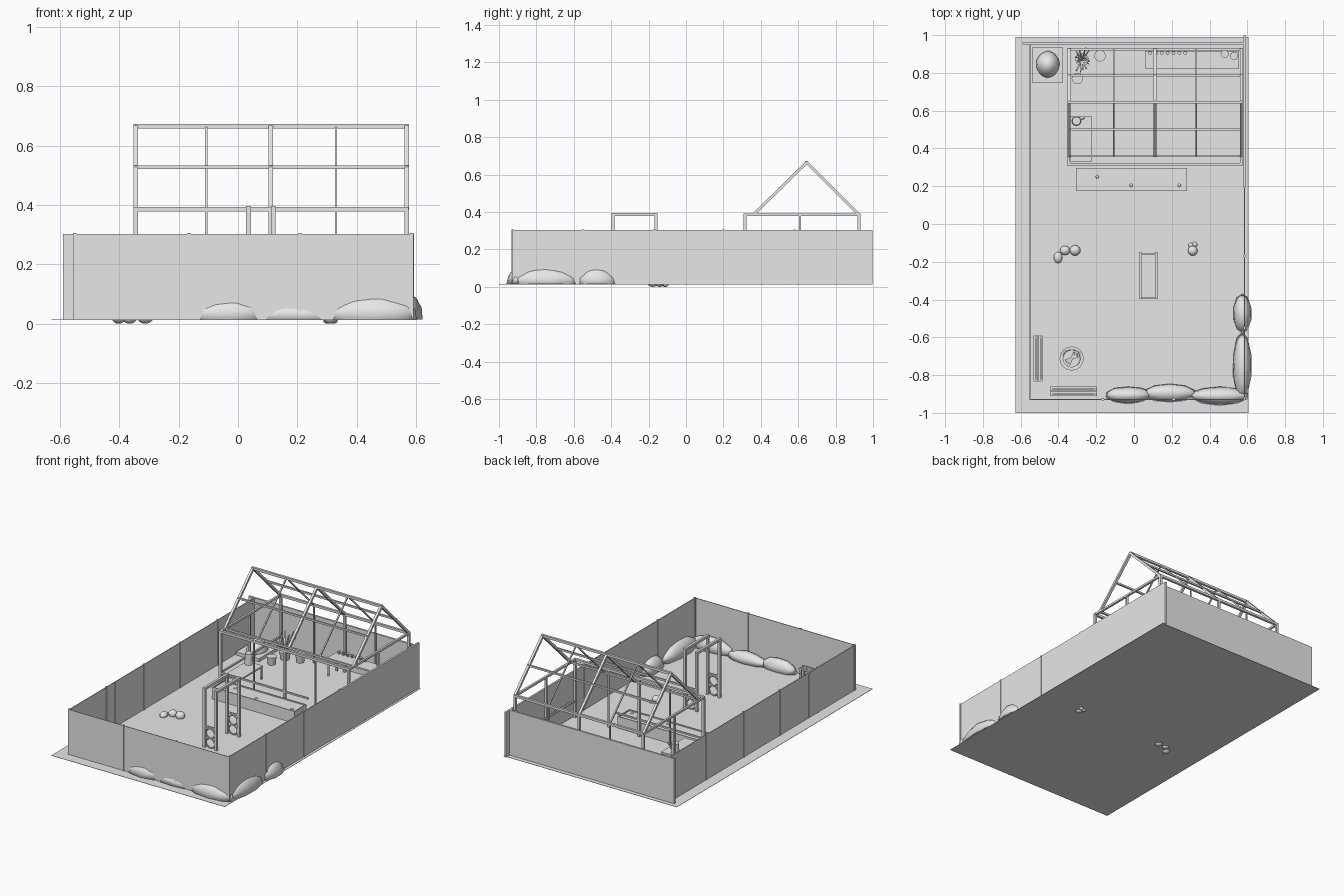
import bpy, math, random
from mathutils import Vector

random.seed(4)
if "Cube" in bpy.data.objects:
    bpy.data.objects.remove(bpy.data.objects["Cube"])

grey = bpy.data.materials.new("plain_grey")
grey.use_nodes = True
grey.diffuse_color = (0.8, 0.8, 0.8, 1)
grey.node_tree.nodes["Principled BSDF"].inputs["Base Color"].default_value = (0.8, 0.8, 0.8, 1)
G = 0.014  # ground level


def finish(name, smooth=False):
    ob = bpy.context.object
    ob.name = name
    ob.data.materials.clear()
    ob.data.materials.append(grey)
    if smooth:
        bpy.ops.object.shade_smooth_by_angle()
    return ob


def box(name, x0, x1, y0, y1, z0, z1):
    bpy.ops.mesh.primitive_cube_add(size=1, location=((x0 + x1) / 2, (y0 + y1) / 2, (z0 + z1) / 2))
    bpy.context.object.scale = (x1 - x0, y1 - y0, z1 - z0)
    return finish(name)


def post(name, x, y, z0, z1, w=0.012):
    return box(name, x - w / 2, x + w / 2, y - w / 2, y + w / 2, z0, z1)


def bar(name, a, b, w=0.012):
    # square bar between two points
    a, b = Vector(a), Vector(b)
    d = b - a
    bpy.ops.mesh.primitive_cube_add(size=1, location=(a + b) / 2)
    ob = bpy.context.object
    ob.scale = (w, w, d.length)
    ob.rotation_euler = d.to_track_quat('Z', 'Y').to_euler()
    return finish(name)


def tube(name, x, y, z0, z1, r0, r1, sides=16):
    bpy.ops.mesh.primitive_cone_add(vertices=sides, radius1=r0, radius2=r1, depth=z1 - z0,
                                    location=(x, y, (z0 + z1) / 2))
    return finish(name, True)


def ball(name, x, y, z, rx, ry, rz, seg=12):
    bpy.ops.mesh.primitive_uv_sphere_add(segments=seg, ring_count=8, location=(x, y, z))
    bpy.context.object.scale = (rx, ry, rz)
    return finish(name, True)


def bush(name, x, y, rx, ry, h):
    # faceted dome, flattened where it meets the ground
    bpy.ops.mesh.primitive_ico_sphere_add(subdivisions=2, location=(x, y, G))
    ob = bpy.context.object
    ob.scale = (rx, ry, h)
    for v in ob.data.vertices:
        v.co.z = max(v.co.z, 0)
        v.co *= random.uniform(0.95, 1.03)
    bpy.ops.object.shade_smooth()
    return finish(name)


# ground sheet and boundary fence
box("ground", -0.628, 0.605, -1.0, 0.99, G - 0.002, G)
TOP = 0.303
box("fence_front", -0.552, 0.588, -0.931, -0.926, G, TOP)
box("fence_right_side", -0.553, -0.548, -0.93, 0.955, G, TOP)
box("fence_left_side", 0.582, 0.588, -0.93, 0.2, G, TOP)
box("wall_left_side", 0.58, 0.592, 0.2, 0.998, G - 0.002, TOP)
box("wall_back", -0.59, 0.59, 0.95, 0.962, G, TOP)
for y in (-0.925, -0.55, -0.17, 0.2, 0.58):
    post("fence_post", -0.55, y, G, TOP + 0.003)
    if y < 0.5:
        post("fence_post", 0.585, y, G, TOP + 0.003)
for y in (-0.46, -0.25):
    post("gate_post", -0.55, y, G, TOP, 0.009)
for x in (-0.165, 0.21):
    post("fence_post", x, -0.928, G, TOP + 0.003)

# shrubs around the corner
for x, y, rx, ry, h in ((-0.03, -0.905, 0.125, 0.046, 0.072), (0.19, -0.895, 0.145, 0.05, 0.06),
                        (0.455, -0.91, 0.162, 0.05, 0.082), (0.573, -0.75, 0.05, 0.178, 0.086),
                        (0.573, -0.475, 0.05, 0.105, 0.086)):
    bush("shrub", x, y, rx, ry, h)

# greenhouse frame
X0, X1, Y0, Y1 = -0.345, 0.568, 0.315, 0.925
EAVE, RIDGE, YF, YR = 0.385, 0.665, 0.36, 0.645
columns = (X0, -0.107, 0.111, 0.33, X1)
for i, x in enumerate(columns):
    w = 0.008 if i % 2 else 0.015
    post("greenhouse_front_post", x, Y0, G, EAVE, w)
    post("greenhouse_back_post", x, Y1, G, EAVE, w)
    bar("front_rafter", (x, YF, EAVE), (x, YR, RIDGE), w)
    bar("back_rafter", (x, Y1, EAVE), (x, YR, RIDGE), w)
for y, z, w in ((Y0, EAVE, 0.015), (YF, EAVE, 0.012), (0.5, 0.527, 0.011), (YR, RIDGE, 0.015),
                (0.787, 0.527, 0.011), (Y1, EAVE, 0.015)):
    bar("greenhouse_rail", (X0 - 0.007, y, z), (X1 + 0.007, y, z), w)
bar("greenhouse_low_rail", (X0, Y0, 0.12), (0.28, Y0, 0.12), 0.01)
for x in (X0, X1):
    bar("greenhouse_side_rail", (x, Y0, EAVE), (x, Y1, EAVE), 0.013)
    bar("greenhouse_side_low_rail", (x, Y0, 0.12), (x, Y1, 0.12), 0.01)
    post("greenhouse_side_post", x, 0.61, G, EAVE, 0.012)


def table(name, x0, x1, y0, y1, z):
    box(name + "_top", x0, x1, y0, y1, z - 0.01, z)
    for x in (x0 + 0.006, x1 - 0.006):
        for y in (y0 + 0.006, y1 - 0.006):
            post(name + "_leg", x, y, G, z - 0.01, 0.009)


# greenhouse contents
table("back_table", 0.06, 0.555, 0.82, 0.915, 0.13)
table("side_table", -0.335, -0.222, 0.33, 0.57, 0.1)
for i in range(7):
    tube("seedling_pot", 0.085 + i * 0.031, 0.905, 0.13, 0.15, 0.007, 0.01, 8)
for x, y in ((0.48, 0.9), (0.53, 0.89)):
    tube("table_pot", x, y, 0.13, 0.165, 0.016, 0.021)
tube("watering_can", -0.305, 0.545, 0.1, 0.17, 0.025, 0.022)
bar("watering_can_spout", (-0.285, 0.55, 0.12), (-0.262, 0.56, 0.17), 0.007)
for x, y, r in ((-0.18, 0.89, 0.03), (-0.3, 0.77, 0.03), (-0.275, 0.87, 0.035)):
    tube("floor_pot", x, y, G, G + 0.05, r * 0.75, r)
for i in range(16):
    a = i * 2.4
    r = 0.025 + 0.04 * (i % 4) / 3
    bar("plant_leaf", (-0.275, 0.87, 0.06),
        (-0.275 + r * math.cos(a), 0.87 + r * math.sin(a), random.uniform(0.11, 0.18)), 0.007)

# compost heap in its low frame
box("compost_frame", -0.54, -0.375, 0.75, 0.935, G, 0.035)
bush("compost_heap", -0.456, 0.845, 0.066, 0.075, 0.1)

# raised bed: four boards, soil and sprouts
BX0, BX1, BY0, BY1 = -0.307, 0.28, 0.175, 0.296
for y in (BY0, BY1 - 0.006):
    box("bed_long_board", BX0, BX1, y, y + 0.006, G, 0.09)
for x in (BX0, BX1 - 0.006):
    box("bed_end_board", x, x + 0.006, BY0, BY1, G, 0.09)
box("bed_soil", BX0, BX1, BY0, BY1, G, 0.083)
for x, y in ((-0.195, 0.25), (-0.015, 0.205), (0.24, 0.205)):
    ball("sprout", x, y, 0.084, 0.009, 0.009, 0.006, 8)

# garden arch with ring ornaments
for x in (0.035, 0.119):
    bar("arch_top_beam", (x, -0.398, 0.388), (x, -0.152, 0.388), 0.016)
    for y in (-0.39, -0.16):
        post("arch_post", x, y, G, 0.388, 0.016)
for y in (-0.39, -0.16):
    bar("arch_cross_bar", (0.035, y, 0.15), (0.119, y, 0.15), 0.009)
    for z in (0.048, 0.11):
        bpy.ops.mesh.primitive_torus_add(major_radius=0.03, minor_radius=0.005, major_segments=20,
                                         minor_segments=6, location=(0.077, y, z),
                                         rotation=(math.pi / 2, 0, 0))
        finish("arch_ring", True)

# stones that sink slightly into the ground
for x, y, rx, ry in ((-0.402, -0.178, 0.023, 0.03), (-0.365, -0.14, 0.027, 0.025),
                     (-0.312, -0.14, 0.029, 0.028), (0.311, -0.142, 0.026, 0.026),
                     (0.301, -0.113, 0.014, 0.014), (0.322, -0.108, 0.014, 0.014)):
    ball("stone", x, y, 0.9 * rx, rx, ry, 0.9 * rx)


# slatted benches
def bench(x0, x1, y0, y1, along_x):
    for i in range(4):
        a, b = i / 4, (i + 0.75) / 4
        if along_x:
            box("bench_slat", x0, x1, y0 + (y1 - y0) * a, y0 + (y1 - y0) * b, 0.075, 0.084)
        else:
            box("bench_slat", x0 + (x1 - x0) * a, x0 + (x1 - x0) * b, y0, y1, 0.075, 0.084)
    for x in (x0 + 0.008, x1 - 0.011):
        for y in (y0 + 0.008, y1 - 0.011):
            post("bench_leg", x, y, G, 0.078, 0.01)


bench(-0.532, -0.48, -0.835, -0.59, False)
bench(-0.445, -0.197, -0.91, -0.858, True)

# fire pit with logs
pit = tube("fire_pit_rim", -0.33, -0.712, G, G + 0.03, 0.064, 0.064, 16)
cut = tube("fire_pit_cutter", -0.33, -0.712, G + 0.008, 0.1, 0.045, 0.045, 16)
cut.hide_render = True
cut.hide_set(True)
hollow = pit.modifiers.new("hollow", 'BOOLEAN')
hollow.operation = 'DIFFERENCE'
hollow.object = cut
for a in (0.3, 0.7, 1.2):
    dx, dy = 0.035 * math.cos(a), 0.035 * math.sin(a)
    bar("fire_log", (-0.33 - dx, -0.712 - dy, 0.03), (-0.33 + dx, -0.712 + dy, 0.04), 0.011)
